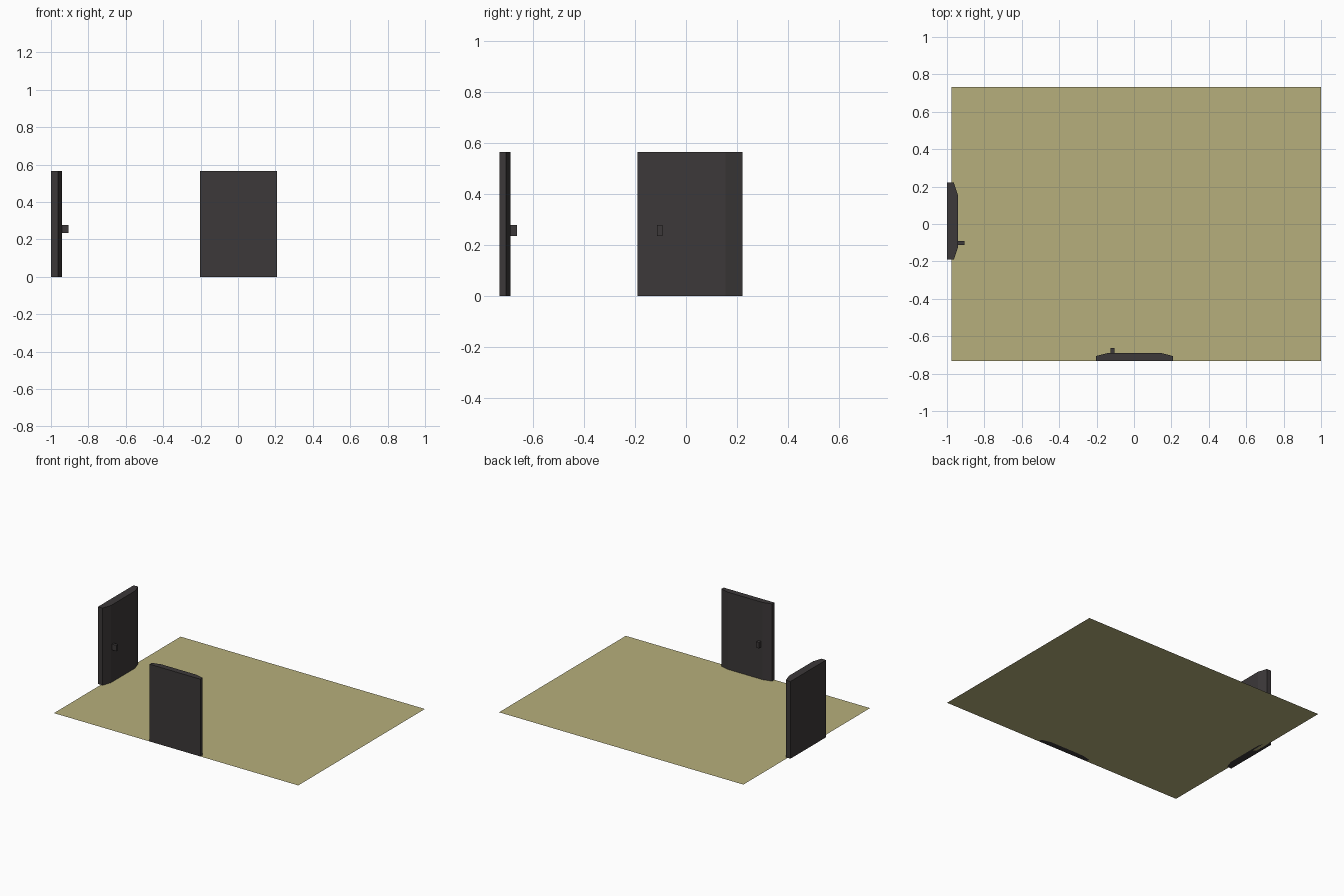
import bpy, bmesh
from mathutils import Matrix

if "Cube" in bpy.data.objects:
    bpy.data.objects.remove(bpy.data.objects["Cube"])


def material(name, rgb):
    m = bpy.data.materials.new(name)
    m.diffuse_color = (*rgb, 1)
    m.use_nodes = True
    m.node_tree.nodes["Principled BSDF"].inputs["Base Color"].default_value = m.diffuse_color
    return m


def prism(name, outline, z0, z1, mat):
    """Extrude a plan outline from z0 to z1 (flat sheet if equal)."""
    bm = bmesh.new()
    face = bm.faces.new([bm.verts.new((x, y, z0)) for x, y in outline])
    if z1 > z0:
        ext = bmesh.ops.extrude_face_region(bm, geom=[face])
        verts = [g for g in ext["geom"] if isinstance(g, bmesh.types.BMVert)]
        bmesh.ops.translate(bm, verts=verts, vec=(0, 0, z1 - z0))
        bmesh.ops.recalc_face_normals(bm, faces=bm.faces[:])
    mesh = bpy.data.meshes.new(name)
    bm.to_mesh(mesh)
    bm.free()
    mesh.materials.append(mat)
    ob = bpy.data.objects.new(name, mesh)
    bpy.context.collection.objects.link(ob)
    return ob


def rect(x0, x1, y0, y1):
    return [(x0, y0), (x1, y0), (x1, y1), (x0, y1)]


floor_mat = material("floor_tan", (0.47, 0.43, 0.2))
door_mat = material("door_dark", (0.045, 0.04, 0.041))

# Floor sheet
prism("floor", rect(-0.977, 1.0, -0.732, 0.732), 0, 0, floor_mat)


def door(prefix, u0, u1, back, side, front, knob_end, knob, swap):
    """Door slab with bevelled inner edges plus a small handle; swap puts it along y."""
    c = 0.066
    slab = [(u0, back), (u1, back), (u1, side), (u1 - c, front), (u0 + c, front), (u0, side)]
    handle = rect(*knob, front, knob_end)
    if swap:
        slab = [(y, x) for x, y in reversed(slab)]
        handle = [(y, x) for x, y in reversed(handle)]
    prism(prefix + "_door", slab, 0, 0.565, door_mat)
    prism(prefix + "_door_handle", handle, 0.235, 0.278, door_mat)


# Doors on the front and left edges
door("front", -0.203, 0.208, -0.732, -0.706, -0.689, -0.663, (-0.125, -0.104), False)
door("left", -0.19, 0.221, -1.0, -0.963, -0.941, -0.905, (-0.113, -0.092), True)
